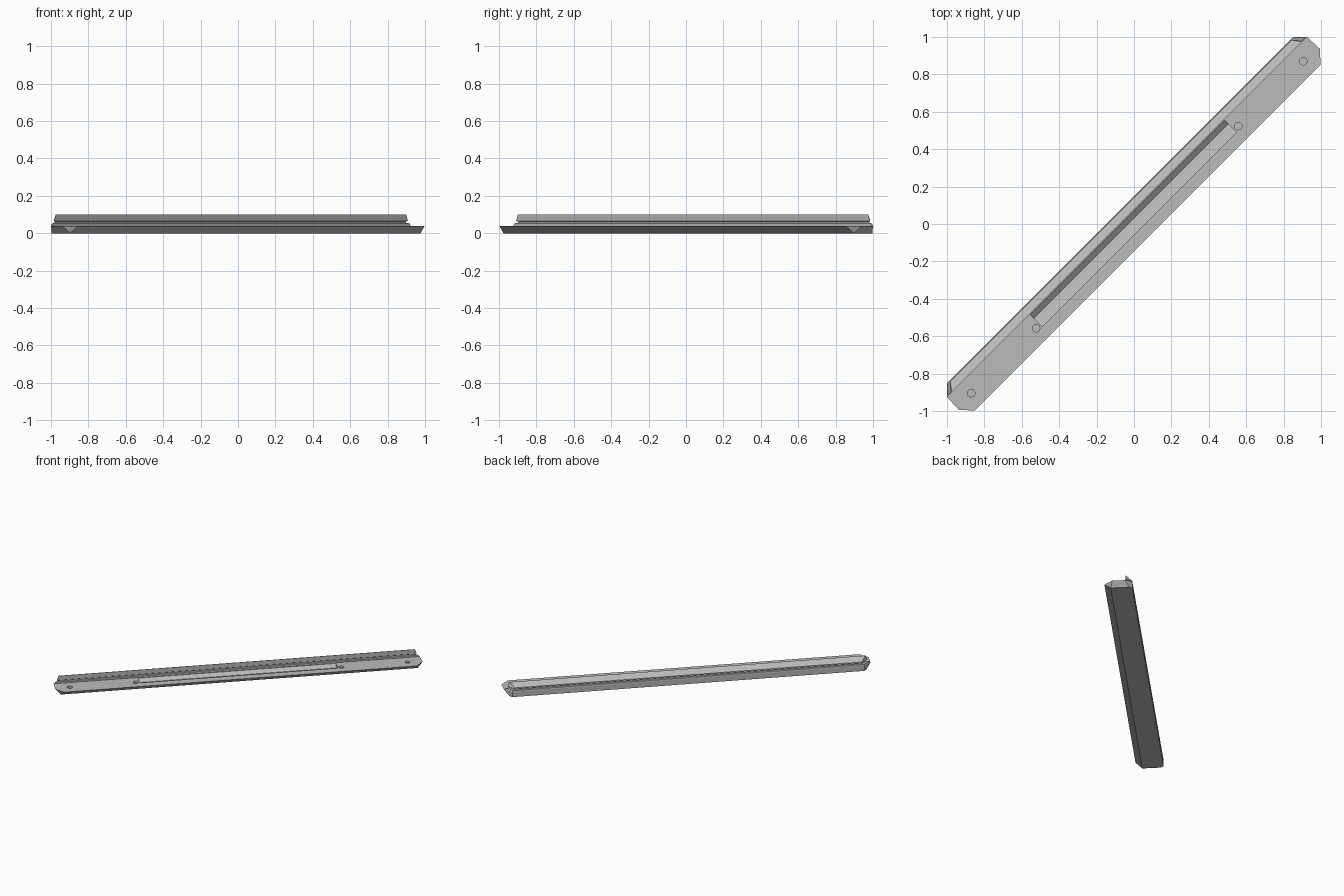
import bpy, bmesh, math
from mathutils import Matrix

if "Cube" in bpy.data.objects:
    bpy.data.objects.remove(bpy.data.objects["Cube"])

# Everything is laid out along local x, then turned 45 degrees about z
TURN = Matrix.Rotation(math.radians(45), 4, 'Z')

grey = bpy.data.materials.new("plain_grey")
grey.diffuse_color = (0.5, 0.5, 0.5, 1)
grey.use_nodes = True
grey.node_tree.nodes["Principled BSDF"].inputs["Base Color"].default_value = grey.diffuse_color


def finish(name, bm):
    bmesh.ops.remove_doubles(bm, verts=bm.verts, dist=1e-5)
    bmesh.ops.recalc_face_normals(bm, faces=bm.faces)
    bm.transform(TURN)
    me = bpy.data.meshes.new(name)
    bm.to_mesh(me)
    bm.free()
    me.materials.append(grey)
    ob = bpy.data.objects.new(name, me)
    bpy.context.collection.objects.link(ob)
    return ob


def loft(name, rings):
    """Stack closed rings; each ring is (z, half outline), mirrored in x."""
    bm = bmesh.new()
    loops = []
    for z, half in rings:
        pts = list(half) + [(-x, y) for x, y in reversed(half)]
        loops.append([bm.verts.new((x, y, z)) for x, y in pts])
    n = len(loops[0])
    for a, b in zip(loops, loops[1:]):
        for i in range(n):
            j = (i + 1) % n
            bm.faces.new((a[i], a[j], b[j], b[i]))
    bm.faces.new(loops[0][::-1])
    bm.faces.new(loops[-1])
    return finish(name, bm)


def cut(target, cutter):
    m = target.modifiers.new(cutter.name, 'BOOLEAN')
    m.operation, m.object, m.solver = 'DIFFERENCE', cutter, 'EXACT'
    bpy.context.view_layer.objects.active = target
    bpy.ops.object.modifier_apply(modifier=m.name)
    bpy.data.objects.remove(cutter)


# Base bar: undercut front and ends, upright back
base = loft("base_bar", [
    (0.0, [(1.326, -.055), (1.3261, -.0549), (1.326, .083), (1.306, .103)]),
    (0.04, [(1.308, -.103), (1.365, -.04), (1.361, .053), (1.308, .104)]),
])

# Long V trough in the top
trough = [(-.04, .06), (.05, .06), (.05, .036), (.022, .014), (-.04, .03)]
bm = bmesh.new()
face = bm.faces.new([bm.verts.new((-.735, y, z)) for y, z in trough])
ext = bmesh.ops.extrude_face_region(bm, geom=[face])
bmesh.ops.translate(bm, vec=(1.47, 0, 0),
                    verts=[v for v in ext["geom"] if isinstance(v, bmesh.types.BMVert)])
cut(base, finish("trough_cutter", bm))

# Blind screw holes
for x in (-1.255, -.764, .764, 1.255):
    bm = bmesh.new()
    bmesh.ops.create_cone(bm, cap_ends=True, segments=24, radius1=.02, radius2=.02,
                          depth=.04, matrix=Matrix.Translation((x, -.024, .045)))
    cut(base, finish("hole_cutter", bm))

# Back rail: foot, groove all round, then a wedge sloping down to the back
# each row: z, inner y, outer y, inner half length, outer half length
rail = [
    (.040, .053, .104, 1.358, 1.308),
    (.052, .053, .103, 1.352, 1.304),
    (.056, .059, .095, 1.330, 1.290),
    (.062, .059, .095, 1.326, 1.290),
    (.066, .053, .100, 1.337, 1.293),
    (.072, .053, .100, 1.335, 1.291),
    (.098, .053, .062, 1.326, 1.317),
    (.100, .054, .058, 1.324, 1.320),
]
loft("back_rail", [(z, [(ui, yi), (uo, yo)]) for z, yi, yo, ui, uo in rail])
